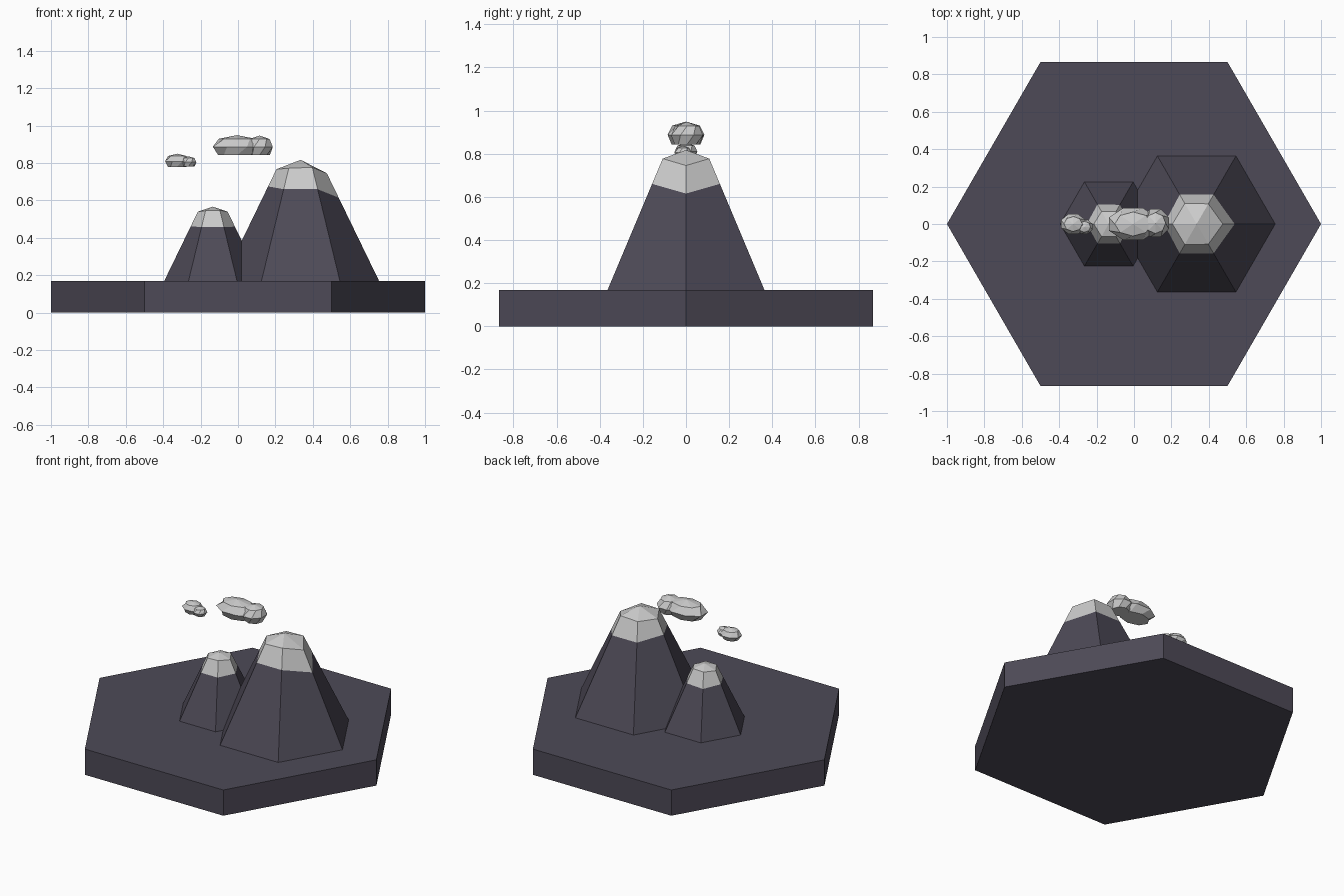
import bpy, bmesh
from math import cos, sin, tau

if "Cube" in bpy.data.objects:
    bpy.data.objects.remove(bpy.data.objects["Cube"])

BASE_TOP = 0.168
SLOPE = 0.485  # radius lost per unit of mountain height

rock = bpy.data.materials.new("dark_rock")
rock.diffuse_color = (0.075, 0.068, 0.095, 1)
rock.use_nodes = True
rock.node_tree.nodes["Principled BSDF"].inputs["Base Color"].default_value = rock.diffuse_color


def loft(name, rings, apex=None, cap_bottom=False, cap_top=False, mat=None):
    """Skin a list of point rings with flat faces; optionally close the ends."""
    bm = bmesh.new()
    loops = [[bm.verts.new(p) for p in ring] for ring in rings]
    n = len(loops[0])
    for a, b in zip(loops, loops[1:]):
        for i in range(n):
            j = (i + 1) % n
            bm.faces.new((a[i], a[j], b[j], b[i]))
    if apex:
        tip = bm.verts.new(apex)
        for i in range(n):
            bm.faces.new((loops[-1][i], loops[-1][(i + 1) % n], tip))
    if cap_bottom:
        bm.faces.new(loops[0][::-1])
    if cap_top:
        bm.faces.new(loops[-1])
    bm.normal_update()
    mesh = bpy.data.meshes.new(name)
    bm.to_mesh(mesh)
    bm.free()
    obj = bpy.data.objects.new(name, mesh)
    bpy.context.collection.objects.link(obj)
    if mat:
        mesh.materials.append(mat)
    return obj


def ring(cx, rx, ry, z, n=6, turn=0.0):
    return [(cx + rx * cos(tau * (i + turn) / n), ry * sin(tau * (i + turn) / n), z)
            for i in range(n)]


def slope_ring(cx, foot, heights):
    """Ring on the mountain's slope with its own height at every corner."""
    pts = []
    for i, z in enumerate(heights):
        r = foot - SLOPE * (z - BASE_TOP)
        pts.append((cx + r * cos(tau * i / 6), r * sin(tau * i / 6), z))
    return pts


def mountain(name, cx, foot, snow_line, snow_rim, peak):
    low = slope_ring(cx, foot, snow_line)
    loft(name, [ring(cx, foot, foot, BASE_TOP), low], mat=rock)
    loft(name + "_snow_cap", [low, slope_ring(cx, foot, snow_rim)], apex=(cx, 0, peak))


def cloud_lobe(name, cx, cy, rx, ry, z0, z1):
    """Faceted puff with a flat underside."""
    h = z1 - z0
    rings = [ring(cx, rx * s, ry * s, z0 + h * t, 8, 0.5 * k)
             for k, (s, t) in enumerate(((0.72, 0.0), (1.0, 0.42), (0.70, 0.82)))]
    obj = loft(name, rings, apex=(cx, 0, z1), cap_bottom=True)
    obj.location.y = cy


# hexagonal ground tile
loft("ground_tile", [ring(0, 1, 1, 0), ring(0, 1, 1, BASE_TOP)],
     cap_bottom=True, cap_top=True, mat=rock)

# mountains; corner heights run from the right corner counter-clockwise
mountain("large_mountain", 0.335, 0.42,
         (0.615, 0.66, 0.66, 0.675, 0.66, 0.66),
         (0.745, 0.777, 0.772, 0.767, 0.772, 0.777), 0.817)
mountain("small_mountain", -0.135, 0.26,
         (0.46, 0.46, 0.455, 0.462, 0.457, 0.457),
         (0.54, 0.547, 0.545, 0.54, 0.545, 0.547), 0.567)

# clouds, each made of two puffs
cloud_lobe("large_cloud_main", -0.005, 0.0, 0.14, 0.092, 0.842, 0.949)
cloud_lobe("large_cloud_side", 0.115, 0.005, 0.077, 0.08, 0.842, 0.947)
cloud_lobe("small_cloud_main", -0.325, 0.0, 0.07, 0.057, 0.78, 0.85)
cloud_lobe("small_cloud_side", -0.265, -0.015, 0.046, 0.042, 0.782, 0.836)
